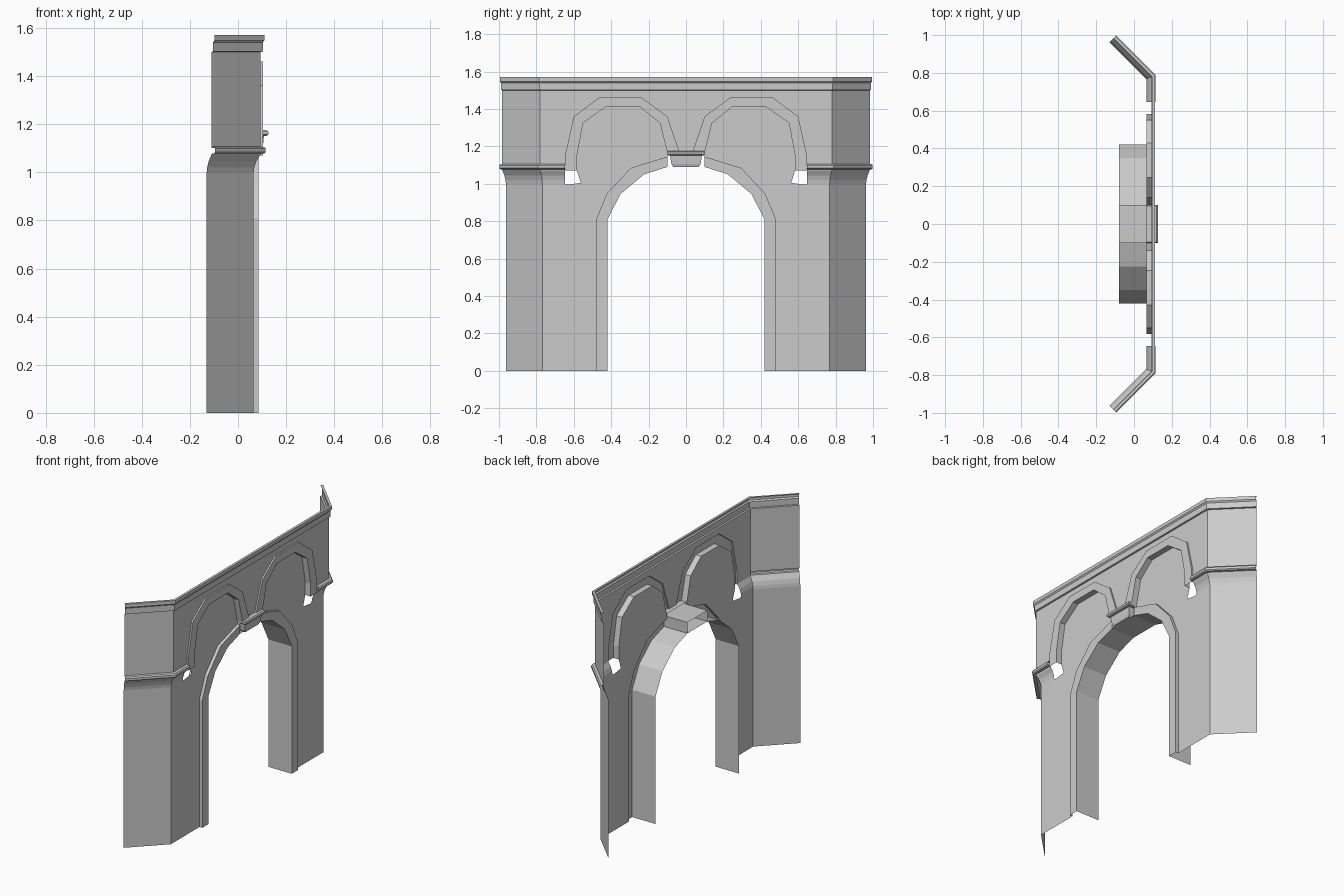
import bpy

if "Cube" in bpy.data.objects:
    bpy.data.objects.remove(bpy.data.objects["Cube"])

WALL, UPPER, BACK = 0.065, 0.093, -0.08   # x of lower wall, upper wall, rear of passage
CORNER, WING_END = (WALL, 0.768), (-0.13, 0.963)


def make(name, verts, faces):
    """Half model on +y, mirrored to -y."""
    me = bpy.data.meshes.new(name)
    me.from_pydata(verts, [], faces)
    me.update()
    ob = bpy.data.objects.new(name, me)
    bpy.context.collection.objects.link(ob)
    mod = ob.modifiers.new("mirror", 'MIRROR')
    mod.use_axis = (False, True, False)
    mod.use_clip = True
    return ob


def strip(name, rows):
    """Skin of quads between equally long rows of points."""
    n = len(rows[0])
    faces = [(i * n + j, i * n + j + 1, (i + 1) * n + j + 1, (i + 1) * n + j)
             for i in range(len(rows) - 1) for j in range(n - 1)]
    return make(name, [p for r in rows for p in r], faces)


def sheet(name, x, outline):
    """Flat panel facing +x from a counter-clockwise (y, z) outline."""
    return make(name, [(x, y, z) for y, z in outline], [tuple(range(len(outline)))])


def at(x, line):
    return [(x, y, z) for y, z in line]


def sweep(name, profile, start_y):
    """Carry an (offset, z) profile along the wall and round the 45 degree wing."""
    k, c = 0.4142, 0.7071
    rows = [[(WALL + d, start_y, z),
             (WALL + d, CORNER[1] + d * k, z),
             (WING_END[0] + d * c, WING_END[1] + d * c, z)] for d, z in profile]
    return strip(name, rows)


# Outlines from the jamb towards the centre
door_in = [(0.42, 0), (0.42, 0.81), (0.35, 0.945), (0.225, 1.05), (0.1, 1.09)]
door_out = [(0.48, 0), (0.48, 0.81), (0.425, 0.945), (0.295, 1.085), (0.1, 1.145)]
ring_in = [(0.583, 1.07), (0.583, 1.15), (0.55, 1.325), (0.43, 1.41),
           (0.245, 1.41), (0.14, 1.325), (0.1, 1.165)]
ring_out = [(0.647, 1.07), (0.647, 1.15), (0.6, 1.36), (0.465, 1.46),
            (0.235, 1.46), (0.1, 1.36), (0.033, 1.165)]

# Lower wall with the blind arch panel above it, leaving the small gap by the corbel
sheet("lower_wall", WALL, [(0.48, 0), (0.768, 0), (0.768, 1.0), (0.647, 1.0),
      (0.635, 0.995), (0.562, 1.005)] + ring_in + door_out[:0:-1])

# Upper wall around the blind arches
sheet("upper_wall", UPPER, [(0, 1.165), (0, 1.5), (0.7796, 1.5), (0.7796, 1.07)] + ring_out)

# Blind arch rings with reveals
strip("blind_arch", [at(UPPER, ring_out), at(0.103, ring_out),
                     at(0.103, ring_in), at(WALL, ring_in)])

# Doorway moulding and passage lining
strip("door_arch", [at(WALL, door_out), at(0.085, door_out),
                    at(0.085, door_in), at(BACK, door_in)])

# Block over the crown of the passage
crown = [(0.1, 1.09), (0.1, 1.16), (0, 1.16)]
strip("crown_block", [at(0.085, crown), at(BACK, crown)])
strip("crown_soffit", [at(0.085, [(0.1, 1.09), (0, 1.09)]),
                       at(BACK, [(0.1, 1.09), (0, 1.09)])])

# Keystone bracket with rounded cap: (half width, front x, z)
key = [(0, WALL, 1.09), (0.068, 0.098, 1.09), (0.078, 0.103, 1.105), (0.085, 0.108, 1.15),
       (0.095, 0.12, 1.152), (0.1, 0.126, 1.158), (0.1, 0.126, 1.17),
       (0.095, 0.12, 1.176), (0, WALL, 1.176)]
strip("keystone", [[(x, 0, z), (x, w, z), (WALL, w, z)] for w, x, z in key])

# Angled wings: plain lower face and set-forward upper face
k, c = 0.4142, 0.7071
for name, d, z0, z1 in (("lower_wing", 0, 0, 1.0), ("upper_wing", 0.028, 1.1, 1.5)):
    strip(name, [[(WALL + d, CORNER[1] + d * k, z),
                  (WING_END[0] + d * c, WING_END[1] + d * c, z)] for z in (z0, z1)])

# Corbel moulding with bead
sweep("corbel", [(0, 1.0), (0.003, 1.02), (0.011, 1.045), (0.026, 1.07), (0.03, 1.077),
                 (0.044, 1.078), (0.05, 1.084), (0.05, 1.098), (0.044, 1.105),
                 (0.028, 1.107)], 0.647)

# Top cornice
sweep("cornice", [(0.028, 1.5), (0.038, 1.502), (0.038, 1.54), (0.045, 1.548),
                  (0.045, 1.57), (0.03, 1.57)], 0)
